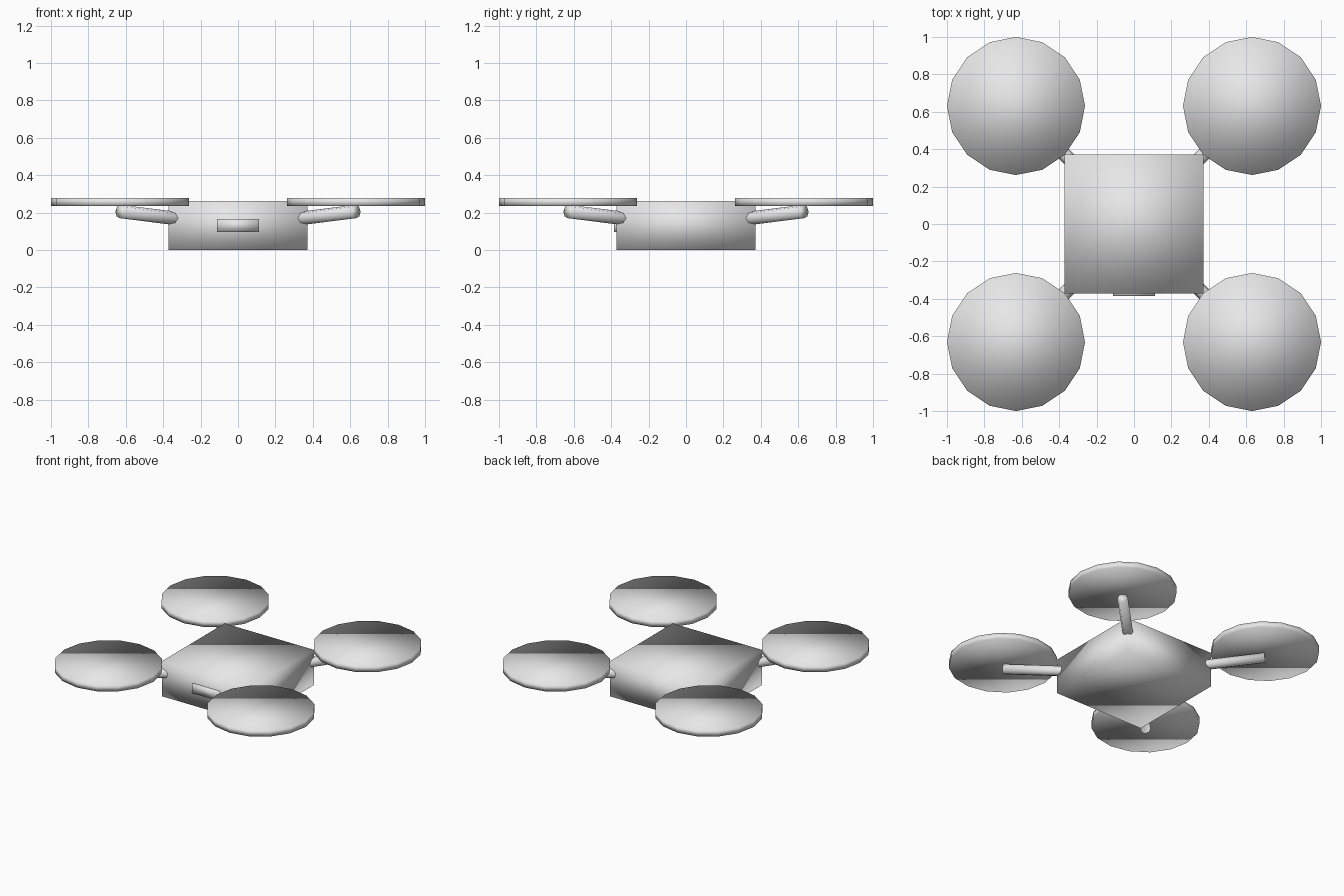
import bpy
from mathutils import Vector

if "Cube" in bpy.data.objects:
    bpy.data.objects.remove(bpy.data.objects["Cube"])

grey = bpy.data.materials.new("light grey")
grey.diffuse_color = (0.8, 0.8, 0.8, 1)
grey.use_nodes = True
grey.node_tree.nodes["Principled BSDF"].inputs["Base Color"].default_value = grey.diffuse_color


def finish(name):
    obj = bpy.context.object
    obj.name = name
    obj.data.materials.append(grey)
    bpy.ops.object.shade_smooth()
    return obj


def box(name, size, centre):
    bpy.ops.mesh.primitive_cube_add(size=1, location=centre)
    bpy.context.object.scale = size
    bpy.ops.object.transform_apply(location=False, rotation=False, scale=True)
    return finish(name)


# Central body and the camera window on its front
box("body", (0.742, 0.742, 0.262), (0, 0, 0.131))
box("camera_window", (0.224, 0.03, 0.07), (0, -0.369, 0.132))

# Four rising diagonal arms, each carrying a rotor disc
for side, sx in (("left", -1), ("right", 1)):
    for end, sy in (("front", -1), ("back", 1)):
        a = Vector((0, 0, 0.127))
        b = Vector((0.63 * sx, 0.63 * sy, 0.206))
        bpy.ops.mesh.primitive_cylinder_add(
            vertices=8, radius=0.036, depth=(b - a).length, location=(a + b) / 2)
        bpy.context.object.rotation_euler = (b - a).to_track_quat('Z', 'Y').to_euler()
        finish(f"arm_{end}_{side}")
        bpy.ops.mesh.primitive_cylinder_add(
            vertices=16, radius=0.369, depth=0.044,
            location=(0.631 * sx, 0.631 * sy, 0.257))
        finish(f"rotor_{end}_{side}")
